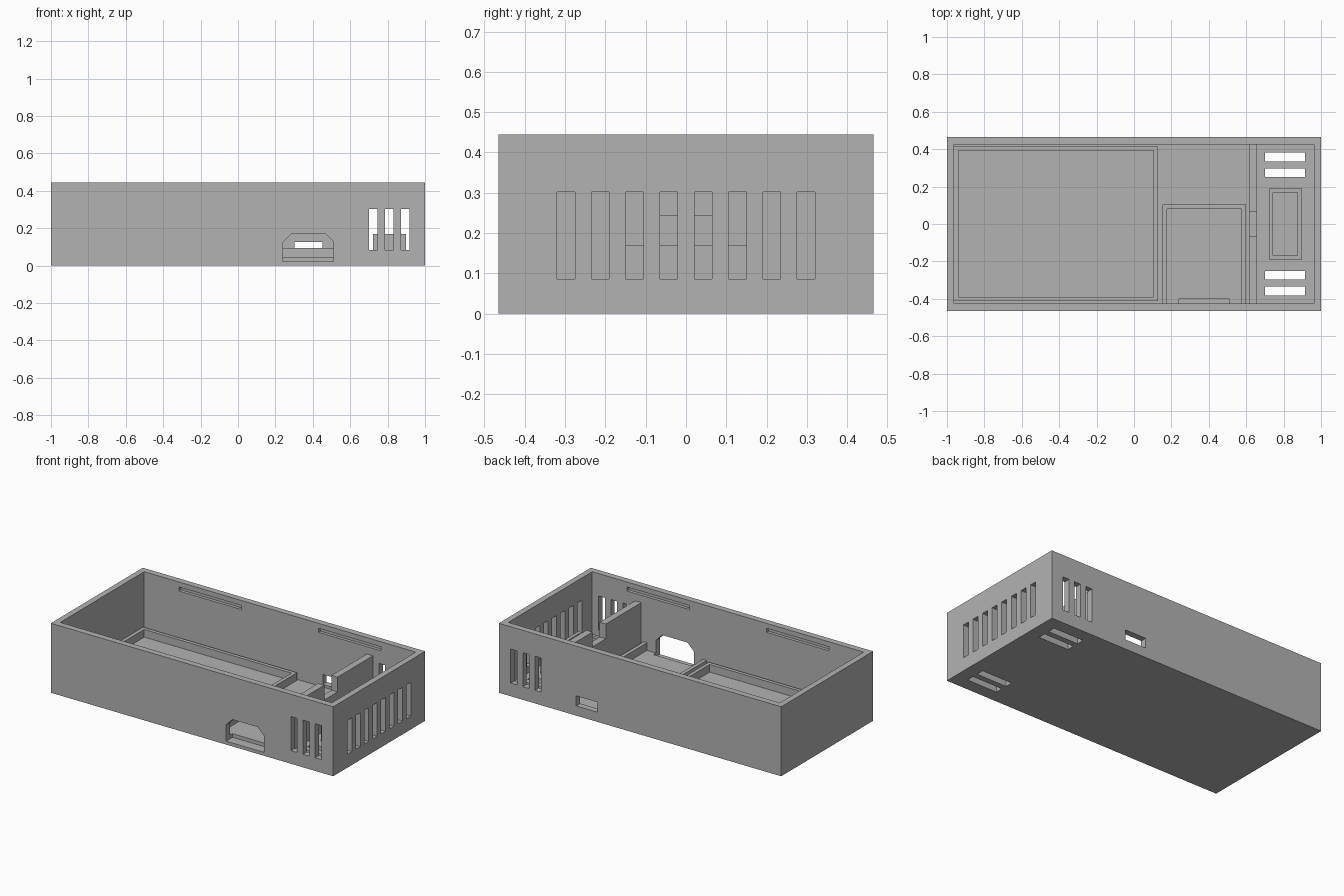
import bpy
import bmesh
from mathutils import Vector

cube = bpy.data.objects.get("Cube")
if cube:
    bpy.data.objects.remove(cube, do_unlink=True)

grey = bpy.data.materials.new("plain_grey")
grey.use_nodes = True
colour = (0.45, 0.45, 0.45, 1)
grey.diffuse_color = colour
grey.node_tree.nodes["Principled BSDF"].inputs["Base Color"].default_value = colour

# Main dimensions
HX, HY, TOP = 1.0, 0.465, 0.445
IX, IY, FLOOR = 0.962, 0.425, 0.045


def add_prism(bm, points, direction):
    """Extrude a closed outline along a direction."""
    face = bm.faces.new([bm.verts.new(p) for p in points])
    result = bmesh.ops.extrude_face_region(bm, geom=[face], use_keep_orig=True)
    moved = [v for v in result["geom"] if isinstance(v, bmesh.types.BMVert)]
    bmesh.ops.translate(bm, verts=moved, vec=Vector(direction))


def add_box(bm, x0, x1, y0, y1, z0, z1):
    outline = [(x0, y0, z0), (x1, y0, z0), (x1, y1, z0), (x0, y1, z0)]
    add_prism(bm, outline, (0, 0, z1 - z0))


def finish(bm, name):
    bmesh.ops.recalc_face_normals(bm, faces=bm.faces[:])
    mesh = bpy.data.meshes.new(name)
    bm.to_mesh(mesh)
    bm.free()
    mesh.materials.append(grey)
    obj = bpy.data.objects.new(name, mesh)
    bpy.context.collection.objects.link(obj)
    return obj


def box(name, *limits):
    bm = bmesh.new()
    add_box(bm, *limits)
    return finish(bm, name)


def cut(obj, cutter):
    """Subtract a cutter, then discard it."""
    cutter.hide_render = True
    mod = obj.modifiers.new("cut", 'BOOLEAN')
    mod.operation = 'DIFFERENCE'
    mod.solver = 'EXACT'
    mod.object = cutter
    bpy.context.view_layer.objects.active = obj
    bpy.ops.object.modifier_apply(modifier=mod.name)
    bpy.data.objects.remove(cutter, do_unlink=True)


def frame(name, x0, x1, y0, y1, top, t):
    """Rectangular rim standing on the floor."""
    rim = box(name, x0, x1, y0, y1, FLOOR, top)
    cut(rim, box("opening", x0 + t, x1 - t, y0 + t, y1 - t, FLOOR - 0.1, top + 0.1))


# Open-topped case
case = box("case", -HX, HX, -HY, HY, 0, TOP)
cut(case, box("cavity", -IX, IX, -IY, IY, FLOOR, TOP + 0.1))

bm = bmesh.new()
# End wall vents
for i in range(8):
    y = (i - 3.5) * 0.085
    add_box(bm, IX - 0.02, HX + 0.1, y - 0.022, y + 0.022, 0.086, 0.302)
# Front and back wall vents
for i in range(3):
    x = 0.723 + i * 0.0855
    for s in (-1, 1):
        ya, yb = sorted((s * (IY - 0.01), s * (HY + 0.1)))
        add_box(bm, x - 0.022, x + 0.022, ya, yb, 0.084, 0.302)
# Floor vents
for y in (-0.359, -0.274, 0.274, 0.359):
    add_box(bm, 0.701, 0.915, y - 0.024, y + 0.024, -0.1, FLOOR + 0.02)
# Lid clip grooves inside the long walls
for sx in (-1, 1):
    for s in (-1, 1):
        ya, yb = sorted((s * (IY - 0.02), s * (IY + 0.02)))
        add_box(bm, sx * 0.495 - 0.222, sx * 0.495 + 0.222, ya, yb, 0.387, 0.413)
# Small back slot
add_box(bm, 0.303, 0.452, IY - 0.01, HY + 0.1, 0.062, 0.126)
# Chamfered front port
port = [(0.241, 0.022), (0.511, 0.022), (0.511, 0.126),
        (0.465, 0.172), (0.287, 0.172), (0.241, 0.126)]
add_prism(bm, [(x, -HY - 0.1, z) for x, z in port], (0, HY + 0.1 - 0.4, 0))
cut(case, finish(bm, "openings"))

# Large tray rim and small rim behind the end vents
frame("large_tray_rim", -IX, 0.128, -0.413, 0.415, 0.094, 0.023)
frame("vent_holder_rim", 0.722, 0.897, -0.191, 0.191, 0.17, 0.022)

# Three-sided tray rim, open towards the front port
bm = bmesh.new()
x0, x1, y1, t = 0.152, 0.598, 0.103, 0.024
outline = [(x0, -IY), (x0 + t, -IY), (x0 + t, y1 - t), (x1 - t, y1 - t),
           (x1 - t, -IY), (x1, -IY), (x1, y1), (x0, y1)]
add_prism(bm, [(x, y, FLOOR) for x, y in outline], (0, 0, 0.094 - FLOOR))
finish(bm, "small_tray_rim")

# Dividing wall with a cable notch in its top
bm = bmesh.new()
n, low, high = 0.067, 0.245, 0.34
outline = [(-IY, FLOOR), (IY, FLOOR), (IY, high), (n, high),
           (n, low), (-n, low), (-n, high), (-IY, high)]
add_prism(bm, [(0.615, y, z) for y, z in outline], (0.043, 0, 0))
finish(bm, "dividing_wall")
